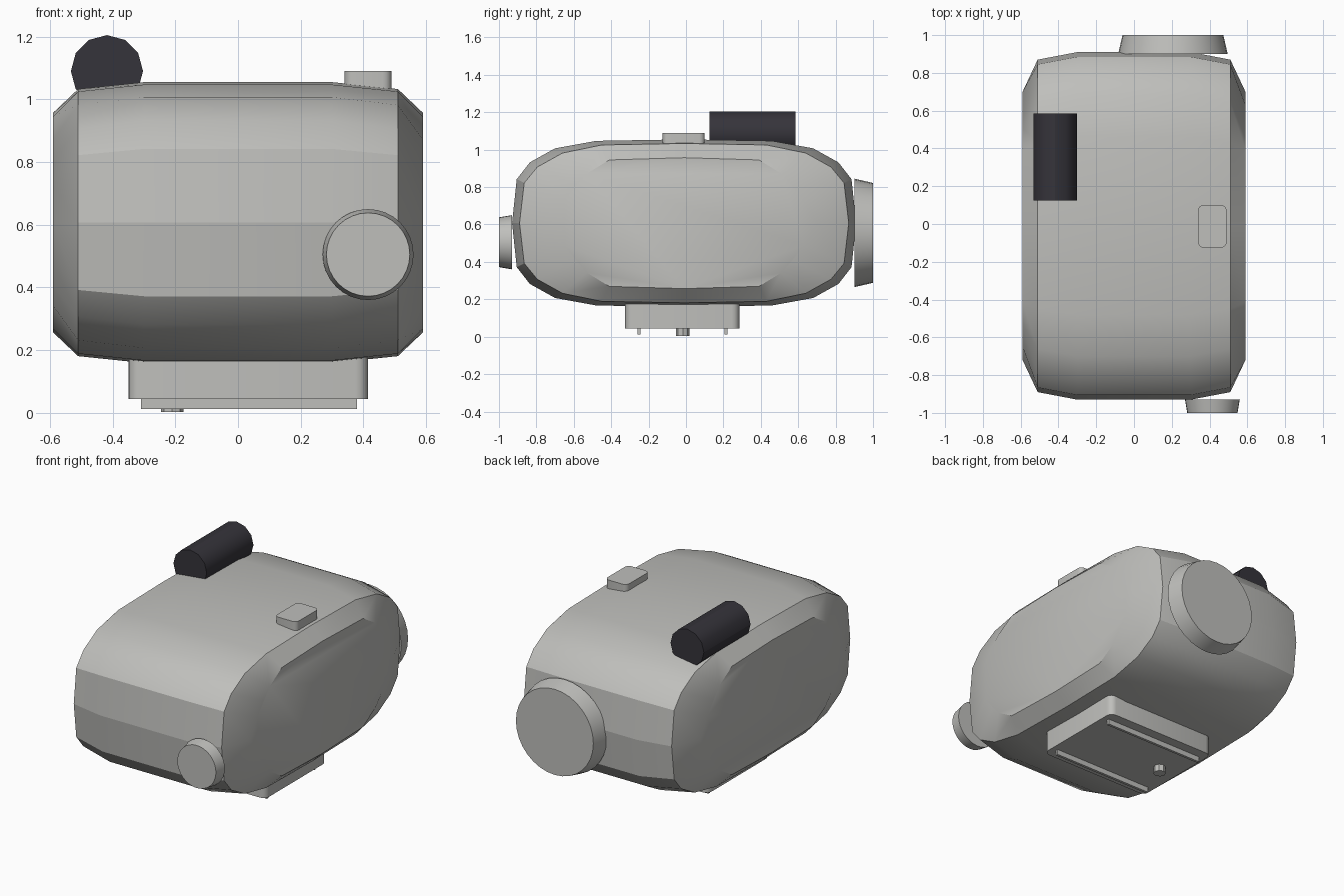
import bpy
import bmesh
import math
from mathutils import Matrix, Vector

cube = bpy.data.objects.get("Cube")
if cube:
    bpy.data.objects.remove(cube, do_unlink=True)


def material(name, colour):
    mat = bpy.data.materials.new(name)
    mat.use_nodes = True
    mat.diffuse_color = (*colour, 1)
    mat.node_tree.nodes["Principled BSDF"].inputs["Base Color"].default_value = (*colour, 1)
    return mat


GREY = material("warm grey", (0.52, 0.52, 0.50))
BLACK = material("soft black", (0.036, 0.034, 0.043))


def finish(bm, name, mat):
    bmesh.ops.recalc_face_normals(bm, faces=bm.faces)
    mesh = bpy.data.meshes.new(name)
    bm.to_mesh(mesh)
    bm.free()
    obj = bpy.data.objects.new(name, mesh)
    bpy.context.collection.objects.link(obj)
    mesh.materials.append(mat)
    bpy.ops.object.select_all(action="DESELECT")
    obj.select_set(True)
    bpy.context.view_layer.objects.active = obj
    bpy.ops.object.shade_smooth_by_angle(angle=math.radians(30))
    return obj


def box(name, low, high, corner=0):
    """Box between two corners, with optionally rounded upright edges."""
    low, high = Vector(low), Vector(high)
    bm = bmesh.new()
    bmesh.ops.create_cube(bm, size=1)
    bmesh.ops.scale(bm, vec=high - low, verts=bm.verts)
    bmesh.ops.translate(bm, vec=(low + high) / 2, verts=bm.verts)
    if corner:
        upright = [e for e in bm.edges if abs(e.verts[0].co.z - e.verts[1].co.z) > 1e-4]
        bmesh.ops.bevel(bm, geom=upright, offset=corner, segments=4, profile=0.5, affect="EDGES")
    return finish(bm, name, GREY)


def drum(name, mat, sides, r_start, r_end, start, end):
    """Cylinder or cone from one point to another."""
    start, end = Vector(start), Vector(end)
    axis = end - start
    bm = bmesh.new()
    bmesh.ops.create_cone(bm, cap_ends=True, segments=sides, radius1=r_start,
                          radius2=r_end, depth=axis.length)
    turn = axis.to_track_quat("Z", "Y").to_matrix().to_4x4()
    bmesh.ops.transform(bm, matrix=Matrix.Translation((start + end) / 2) @ turn, verts=bm.verts)
    return finish(bm, name, mat)


# Body: quarter outlines (y, z) mirrored into rings and joined along x
MID_Y, MID_Z = -0.01, 0.607
OUTER = [(0.92, 0), (0.895, 0.235), (0.825, 0.325), (0.69, 0.4), (0.47, 0.44), (0, 0.448)]
SHOULDER = [(0.88, 0), (0.855, 0.215), (0.785, 0.30), (0.65, 0.375), (0.44, 0.418), (0, 0.426)]
CAP = [(0.71, 0), (0.64, 0.12), (0.58, 0.2), (0.52, 0.265), (0.40, 0.338), (0, 0.35)]


def ring(bm, x, quarter):
    half = quarter + [(-y, z) for y, z in quarter[-2::-1]]
    full = half + [(y, -z) for y, z in half[-2:0:-1]]
    return [bm.verts.new((x, MID_Y + y, MID_Z + z)) for y, z in full]


bm = bmesh.new()
stations = [(-0.59, CAP), (-0.51, SHOULDER), (-0.3, OUTER),
            (0.3, OUTER), (0.51, SHOULDER), (0.59, CAP)]
rings = [ring(bm, x, outline) for x, outline in stations]
for a, b in zip(rings, rings[1:]):
    for i in range(len(a)):
        j = (i + 1) % len(a)
        bm.faces.new((a[i], a[j], b[j], b[i]))
bm.faces.new(rings[0])
bm.faces.new(rings[-1])
# Seam around the front and back
for e in bm.edges:
    if all(abs(v.co.z - MID_Z) < 1e-4 and abs(v.co.x) < 0.55 for v in e.verts):
        e.smooth = False
finish(bm, "body", GREY)

# Knobs and top fittings
drum("front_knob", GREY, 32, 0.145, 0.133, (0.415, -0.93, 0.505), (0.415, -1, 0.505))
drum("rear_lens_cap", GREY, 32, 0.29, 0.267, (0.206, 0.9, 0.555), (0.206, 1, 0.555))
drum("top_roller", BLACK, 12, 0.115, 0.115, (-0.418, 0.125, 1.09), (-0.418, 0.585, 1.09))
box("top_button", (0.34, -0.125, 1.0), (0.49, 0.1, 1.09), 0.028)

# Mounting foot with two rails and a locating peg
box("mounting_foot", (-0.35, -0.325, 0.045), (0.415, 0.285, 0.25), 0.04)
for side, y in (("front", -0.25), ("rear", 0.215)):
    box(side + "_rail", (-0.31, y - 0.008, 0.012), (0.38, y + 0.008, 0.06))
drum("locating_peg", GREY, 8, 0.036, 0.036, (-0.21, -0.017, 0.06), (-0.21, -0.017, 0.003))
